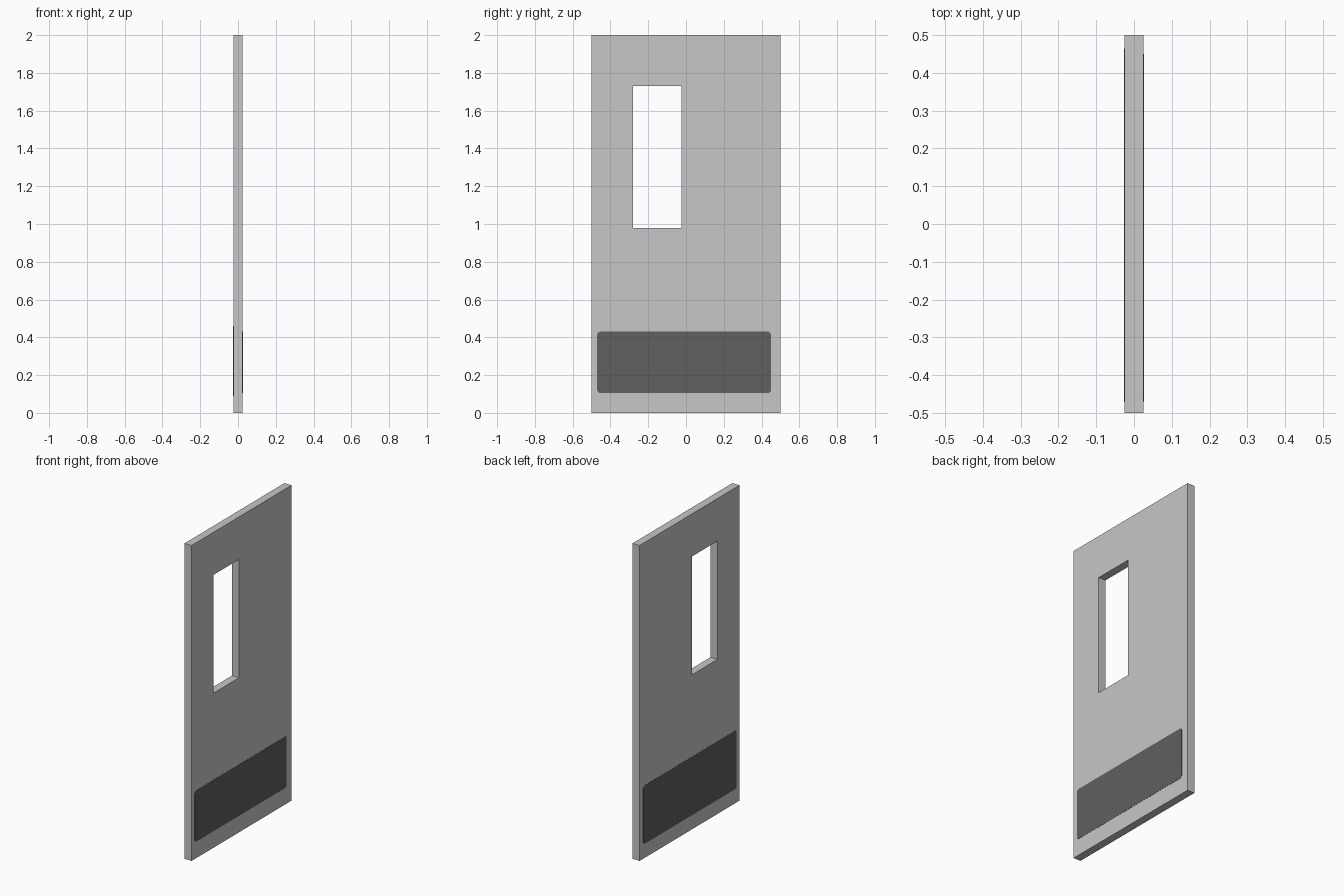
import bpy, bmesh, math

if "Cube" in bpy.data.objects:
    bpy.data.objects.remove(bpy.data.objects["Cube"])

HALF = 0.025  # half thickness of the door


def material(name, value):
    m = bpy.data.materials.new(name)
    m.diffuse_color = (value, value, value, 1)
    m.use_nodes = True
    m.node_tree.nodes["Principled BSDF"].inputs["Base Color"].default_value = m.diffuse_color
    return m


def make_object(name, bm, mat):
    bmesh.ops.recalc_face_normals(bm, faces=bm.faces)
    mesh = bpy.data.meshes.new(name)
    bm.to_mesh(mesh)
    bm.free()
    mesh.materials.append(mat)
    ob = bpy.data.objects.new(name, mesh)
    bpy.context.collection.objects.link(ob)
    return ob


def rect(y0, y1, z0, z1):
    return [(y0, z0), (y1, z0), (y1, z1), (y0, z1)]


def rounded_rect(y0, y1, z0, z1, r, steps=3):
    pts = []
    centres = rect(y0 + r, y1 - r, z0 + r, z1 - r)
    for i, (cy, cz) in enumerate(centres):
        for s in range(steps + 1):
            a = math.pi + (i + s / steps) * math.pi / 2
            pts.append((cy + r * math.cos(a), cz + r * math.sin(a)))
    return pts


light_grey = material("light grey", 0.57)
dark_grey = material("dark grey", 0.115)

# Door leaf: slab with a rectangular window opening
bm = bmesh.new()
outlines = (rect(-0.5, 0.5, 0, 2), rect(-0.28, -0.025, 0.98, 1.73))
loops = [[[bm.verts.new((x, y, z)) for y, z in o] for o in outlines]
         for x in (-HALF, HALF)]
(outer_a, inner_a), (outer_b, inner_b) = loops
for p, q in ((outer_a, inner_a), (outer_b, inner_b),
             (outer_a, outer_b), (inner_a, inner_b)):
    for i in range(4):
        j = (i + 1) % 4
        bm.faces.new((p[i], p[j], q[j], q[i]))
make_object("door_leaf", bm, light_grey)


# Kick plates: thin rounded plates on each side
def kick_plate(name, side, bounds):
    bm = bmesh.new()
    x0, x1 = side * (HALF - 0.001), side * (HALF + 0.001)
    face = bm.faces.new([bm.verts.new((x0, y, z))
                         for y, z in rounded_rect(*bounds, 0.016)])
    res = bmesh.ops.extrude_face_region(bm, geom=[face], use_keep_orig=True)
    for v in res["geom"]:
        if isinstance(v, bmesh.types.BMVert):
            v.co.x = x1
    make_object(name, bm, dark_grey)


kick_plate("kick_plate_right", 1, (-0.47, 0.45, 0.105, 0.43))
kick_plate("kick_plate_left", -1, (-0.47, 0.465, 0.09, 0.46))
